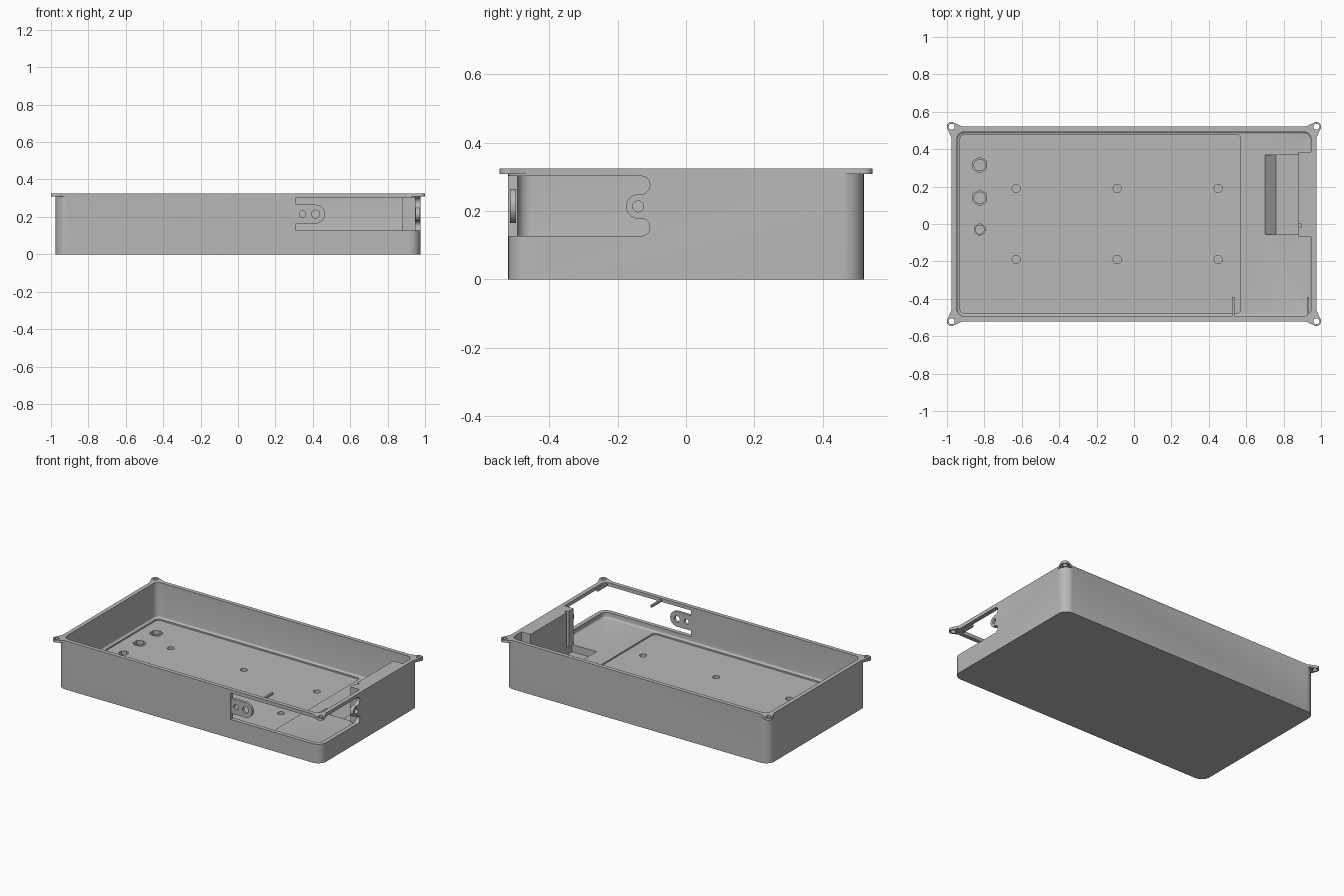
import bpy, bmesh, math
from mathutils import Vector
from mathutils.geometry import convex_hull_2d

cube = bpy.data.objects.get("Cube")
if cube:
    bpy.data.objects.remove(cube, do_unlink=True)

grey = bpy.data.materials.new("plain grey")
grey.use_nodes = True
COLOR = (0.48, 0.48, 0.48, 1)
grey.diffuse_color = COLOR
grey.node_tree.nodes["Principled BSDF"].inputs["Base Color"].default_value = COLOR

# Extrusion direction: each maps (outline u, outline v, depth w) to x, y, z
AXES = {"z": lambda u, v, w: (u, v, w),
        "y": lambda u, v, w: (u, w, v),
        "x": lambda u, v, w: (w, u, v)}


def circle(cu, cv, r, n=32):
    return [(cu + r * math.cos(math.tau * i / n), cv + r * math.sin(math.tau * i / n))
            for i in range(n)]


def rounded(u0, u1, v0, v1, r, n=8):
    pts = []
    centres = [(u1 - r, v1 - r), (u0 + r, v1 - r), (u0 + r, v0 + r), (u1 - r, v0 + r)]
    for k, (cu, cv) in enumerate(centres):
        for i in range(n + 1):
            a = math.pi / 2 * (k + i / n)
            pts.append((cu + r * math.cos(a), cv + r * math.sin(a)))
    return pts


def rect(u0, u1, v0, v1):
    return [(u0, v0), (u1, v0), (u1, v1), (u0, v1)]


def prism(name, pts, w0, w1, axis="z", bevel_bottom=0):
    bm = bmesh.new()
    place = AXES[axis]
    low = [bm.verts.new(place(u, v, w0)) for u, v in pts]
    high = [bm.verts.new(place(u, v, w1)) for u, v in pts]
    base = bm.faces.new(low)
    bm.faces.new(high)
    for i in range(len(pts)):
        j = (i + 1) % len(pts)
        bm.faces.new((low[i], low[j], high[j], high[i]))
    bmesh.ops.recalc_face_normals(bm, faces=bm.faces[:])
    if bevel_bottom:
        bmesh.ops.bevel(bm, geom=list(base.edges), offset=bevel_bottom,
                        segments=4, profile=0.5, affect="EDGES")
    mesh = bpy.data.meshes.new(name)
    bm.to_mesh(mesh)
    bm.free()
    mesh.materials.append(grey)
    ob = bpy.data.objects.new(name, mesh)
    bpy.context.collection.objects.link(ob)
    return ob


def combine(target, tool, operation):
    mod = target.modifiers.new("combine", "BOOLEAN")
    mod.operation = operation
    mod.solver = "EXACT"
    mod.object = tool
    bpy.context.view_layer.objects.active = target
    bpy.ops.object.modifier_apply(modifier=mod.name)
    bpy.data.objects.remove(tool, do_unlink=True)


def cut(*args, **kw):
    combine(tray, prism("cutter", *args, **kw), "DIFFERENCE")


def add(*args, **kw):
    combine(tray, prism("addition", *args, **kw), "UNION")


X, Y, TOP = 0.975, 0.52, 0.325
FLOOR = 0.09

# Outer shell and main cavity with a soft floor edge
tray = prism("enclosure_tray", rounded(-X, X, -Y, Y, 0.06), 0, TOP)
cut(rounded(-0.947, 0.947, -0.493, 0.493, 0.04), FLOOR, 0.5, bevel_bottom=0.012)

# Shallow floor pocket
cut(rounded(-0.93, 0.57, -0.478, 0.478, 0.025), FLOOR - 0.01, 0.2)

# Thick mounting pad on the left wall, with a wire groove
add(rect(0.88, 0.96, -0.07, 0.385), 0.07, TOP)
cut(circle(0.885, -0.008, 0.012, 16), FLOOR, 0.5)

# Ramped floor recess in front of the pad
cut([(0.70, 0.12), (0.70, FLOOR), (0.76, 0.04), (0.88, 0.04), (0.88, 0.12)],
    -0.055, 0.37, axis="y")

# Window wrapping around the front corner
W0, W1 = 0.127, 0.302
cut(rect(0.31, 1.1, W0, W1), -0.6, -0.45, axis="y")
cut(rect(-0.6, -0.14, W0, W1), 0.91, 1.1, axis="x")
for z0, z1 in ((W0, 0.178), (0.249, W1)):
    cut(rounded(-0.25, -0.106, z0, z1, 0.025), 0.91, 1.1, axis="x")

# Tabs with screw holes at both ends of the window
add(rounded(0.24, 0.465, 0.165, 0.265, 0.049), -0.515, -0.497, axis="y")
for x, r in ((0.345, 0.017), (0.415, 0.021)):
    cut(circle(x, 0.215, r), -0.6, -0.45, axis="y")
add(circle(-0.14, 0.2135, 0.0355), 0.95, 0.972, axis="x")
cut(circle(-0.14, 0.2135, 0.016), 0.91, 1.1, axis="x")

# Small ribs under the rim
for x in (0.53, 0.93):
    add(rect(x - 0.006, x + 0.006, -0.505, -0.39), 0.303, 0.318)

# Corner ears with screw holes
for sx in (-1, 1):
    for sy in (-1, 1):
        cx, cy = sx * X, sy * Y
        pts = circle(cx, cy, 0.025) + [(cx - sx * 0.06, cy), (cx, cy - sy * 0.06)]
        hull = [pts[i] for i in convex_hull_2d([Vector(p) for p in pts])]
        add(hull, 0.308, TOP)
        cut(circle(cx, cy, 0.016, 24), 0.30, 0.4)

# Blind screw holes in the floor
for x in (-0.63, -0.09, 0.45):
    for y in (-0.19, 0.19):
        cut(circle(x, y, 0.022, 24), 0.05, 0.2)

# Hexagonal nut recesses with round holes
for y, r in ((0.315, 0.042), (0.14, 0.042), (-0.03, 0.032)):
    hexagon = [(-0.825 + v, y + u) for u, v in circle(0, 0, r, 6)]
    cut(hexagon, 0.055, 0.2)
    cut(circle(-0.825, y, r * 0.72, 24), 0.03, 0.2)

# Smooth curves, sharp edges
bpy.ops.object.select_all(action="DESELECT")
tray.select_set(True)
bpy.context.view_layer.objects.active = tray
bpy.ops.object.shade_smooth_by_angle(angle=math.radians(30))
